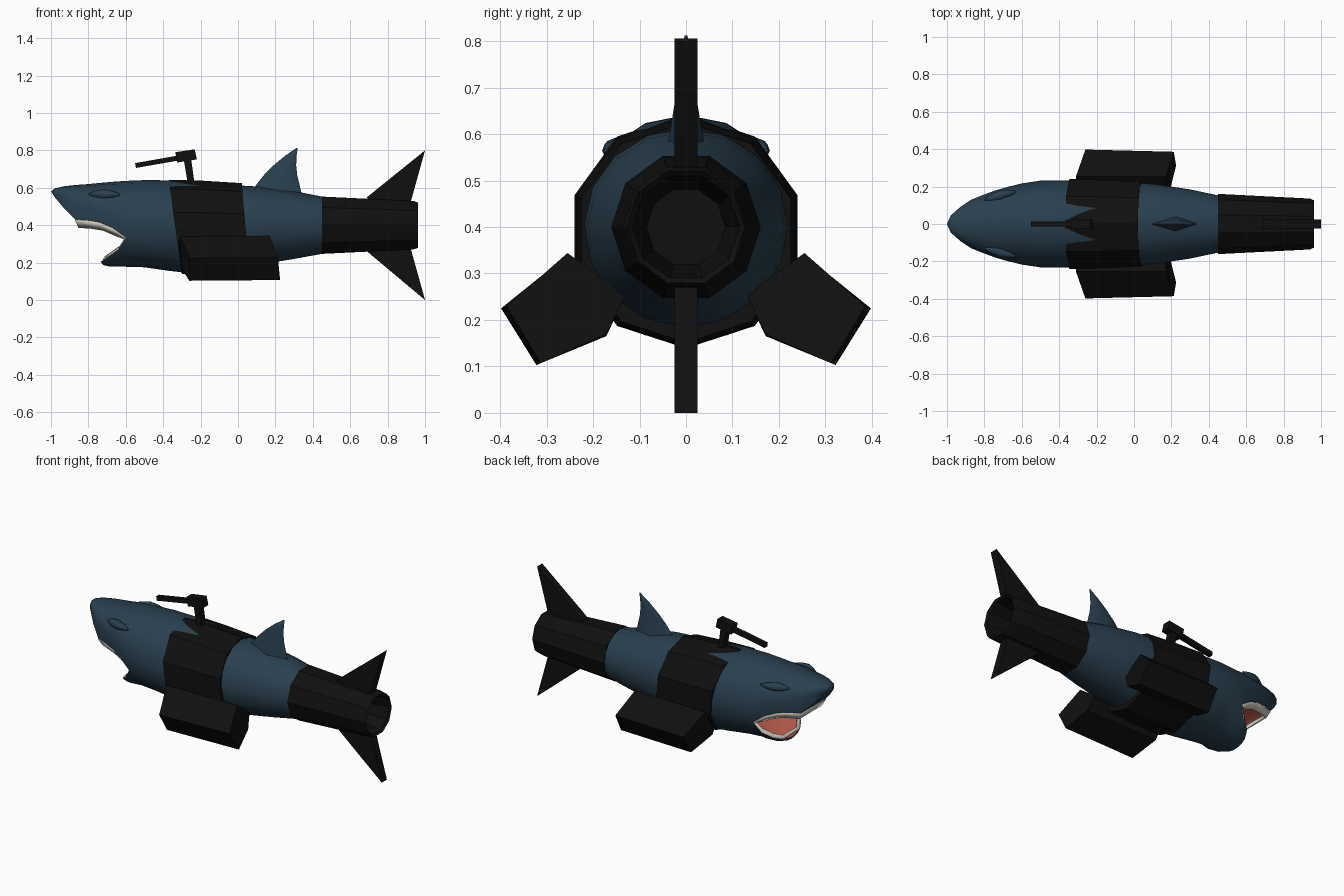
import bpy, bmesh
from math import sin, cos, pi, radians

cube = bpy.data.objects.get("Cube")
if cube:
    bpy.data.objects.remove(cube, do_unlink=True)


def material(name, rgb):
    m = bpy.data.materials.new(name)
    m.use_nodes = True
    m.diffuse_color = (*rgb, 1)
    bsdf = m.node_tree.nodes["Principled BSDF"]
    bsdf.inputs["Base Color"].default_value = (*rgb, 1)
    bsdf.inputs["Roughness"].default_value = 0.8
    return m


BLUE = material("skin blue", (0.022, 0.05, 0.078))
BLACK = material("gear black", (0.005, 0.005, 0.005))
WHITE = material("teeth white", (0.65, 0.6, 0.53))
PINK = material("mouth salmon", (0.6, 0.13, 0.09))


def skin(bm, rows, mat=0, closed=False):
    """Quads between successive rows of points."""
    grid = [[bm.verts.new(p) for p in row] for row in rows]
    n = len(rows[0])
    for a, b in zip(grid, grid[1:]):
        for i in range(n if closed else n - 1):
            j = (i + 1) % n
            bm.faces.new((a[i], a[j], b[j], b[i])).material_index = mat
    return grid


def finish(name, bm, mats, angle=30):
    bmesh.ops.remove_doubles(bm, verts=bm.verts[:], dist=0.0005)
    bmesh.ops.recalc_face_normals(bm, faces=bm.faces[:])
    mesh = bpy.data.meshes.new(name)
    bm.to_mesh(mesh)
    bm.free()
    for m in mats:
        mesh.materials.append(m)
    ob = bpy.data.objects.new(name, mesh)
    bpy.context.collection.objects.link(ob)
    bpy.ops.object.select_all(action='DESELECT')
    ob.select_set(True)
    bpy.context.view_layer.objects.active = ob
    bpy.ops.object.shade_smooth_by_angle(angle=radians(angle))
    return ob


def loft(name, rings, mat, angle=30):
    """Closed rings joined and capped at both ends."""
    bm = bmesh.new()
    grid = skin(bm, rings, closed=True)
    bm.faces.new(grid[0])
    bm.faces.new(grid[-1])
    return finish(name, bm, [mat], angle)


def plate(name, outline, half, mat):
    """Side outline in x and z, extruded across y."""
    return loft(name, [[(x, y, z) for x, z in outline] for y in (-half, half)], mat)


# Body sections: an upper arch and a lower arch meeting at the lip line
LIP = radians(20)
S, C = sin(LIP), cos(LIP)


def upper(x, w, top, mid, lip):
    pts = []
    for i in range(11):
        a = -LIP + (pi + 2 * LIP) * i / 10
        s = sin(a)
        z = mid + (top - mid) * s if s > 0 else mid - (lip - mid) * s / S
        pts.append((x, w * cos(a), z))
    return pts


def lower(x, w, lip, bottom):
    pts = []
    for i in range(7):
        a = pi + LIP + (pi - 2 * LIP) * i / 6
        pts.append((x, w * cos(a), lip + (bottom - lip) * (-sin(a) - S) / (1 - S)))
    return pts


# x, half width, top, middle, lip
snout = [(-1, 0, .58, .58, .58), (-.98, .045, .597, .575, .55),
         (-.93, .09, .608, .55, .49), (-.87, .13, .615, .52, .43),
         (-.8, .158, .62, .5, .425), (-.74, .18, .626, .49, .415),
         (-.67, .2, .632, .46, .385), (-.6, .217, .637, .415, .335)]
# x, half width, lip, bottom
jaw = [(-.735, 0, .205, .205), (-.72, .085, .213, .187), (-.69, .145, .235, .18),
       (-.64, .19, .27, .178), (-.6, .217, .335, .178)]
# x, half width, top, middle, bottom
trunk = [(-.5, .232, .641, .405, .175), (-.36, .232, .64, .397, .155),
         (-.3, .23, .635, .39, .148), (0, .222, .613, .4, .18),
         (.12, .212, .606, .4, .19), (.3, .185, .582, .4, .22), (.45, .153, .553, .4, .247)]
throat = (-.49, 0, .34)


def mouth_row(x, w, lip, rise):
    return [(x, w * C, lip), (x, 0, lip + rise), (x, -w * C, lip)]


bm = bmesh.new()
tops = [upper(*s) for s in snout]
bottoms = [lower(*s) for s in jaw]
for x, w, top, mid, bottom in trunk:
    lip = mid - (mid - bottom) * S
    tops.append(upper(x, w, top, mid, lip))
    bottoms.append(lower(x, w, lip, bottom))
skin(bm, tops)
skin(bm, bottoms)
# Underside of the nose, then the hollow mouth lining
skin(bm, [mouth_row(s[0], s[1], s[4], 0) for s in snout[:4]])
corner = [(-.6, .217 * C, .335), throat, (-.6, -.217 * C, .335)]
roof = [mouth_row(s[0], s[1], s[4], .05 * min(i, 1)) for i, s in enumerate(snout[3:-1])]
skin(bm, roof + [corner], 1)
floor = [mouth_row(s[0], s[1], s[2], -.015 * min(i, 1)) for i, s in enumerate(jaw[:-1])]
skin(bm, floor + [corner], 1)
cap = [v for v in bm.verts if abs(v.co.x - .45) < 1e-5]
finish("shark_body", bm, [BLUE, PINK], 50)


# Teeth bands following the lips
def teeth(name, path, drop, back):
    side = [(x, w * C * .985, z) for x, w, z in path]
    outer = side + [(x, -y, z) for x, y, z in reversed(side)]
    n = len(outer) - 1
    inner = []
    for i, (x, y, z) in enumerate(outer):
        k = min(1, .3 + min(i, n - i))
        inner.append((x + back * k, y * (1 - .12 * k), z + drop * k))
    b = bmesh.new()
    skin(b, [outer, inner])
    ob = finish(name, b, [WHITE], 40)
    mod = ob.modifiers.new("thickness", 'SOLIDIFY')
    mod.thickness = .008
    mod.offset = 0


teeth("upper_teeth", [(s[0], s[1], s[4]) for s in reversed(snout[3:])], -.042, .02)
teeth("lower_teeth", [(s[0], s[1], s[2]) for s in reversed(jaw[1:])], .018, .012)

# Brow ridges
for name, sign in (("left_brow", 1), ("right_brow", -1)):
    rings = []
    for x, r in ((-.8, .004), (-.765, .02), (-.72, .028), (-.67, .018), (-.63, .004)):
        y = .15 + (x + .72) * .25
        rings.append([(x, sign * (y + r * cos(pi * k / 4)), .565 + r * sin(pi * k / 4))
                      for k in range(8)])
    loft(name, rings, BLUE, 60)

# Dorsal fin: z, front x, rear x, half thickness
rings = []
for z, x0, x1, t in ((.55, .06, .345, .045), (.62, .1, .328, .032), (.67, .14, .316, .024),
                     (.72, .19, .311, .018), (.77, .25, .313, .011), (.812, .311, .319, .003)):
    xm = x0 + (x1 - x0) * .55
    rings.append([(x0, 0, z), (xm, t, z), (x1, 0, z), (xm, -t, z)])
loft("dorsal_fin", rings, BLUE, 70)


def decagon(x, r, mid, phase=0.0, slant=0.0):
    """Ten-sided ring; slant leans it backward toward the belly."""
    ring = []
    for k in range(10):
        a = phase + 2 * pi * k / 10
        ring.append((x - slant * sin(a), r * cos(a), mid + r * sin(a)))
    return ring


# Harness band around the chest
loft("harness_band", [decagon(-.335, .252, .391, pi / 2, .035),
                      decagon(-.16, .248, .39, pi / 2, .028),
                      decagon(.04, .237, .388, pi / 2, .02)], BLACK)

# Tail engine with a hollow nozzle
loft("tail_engine", [decagon(x, r, .4) for x, r in
                     ((.45, .161), (.94, .136), (.962, .127), (.95, .115), (.78, .085))], BLACK)

# Tail fins
plate("upper_tail_fin", [(.69, .55), (1, .8), (.925, .53), (.9, .5), (.7, .5)], .025, BLACK)
plate("lower_tail_fin", [(.69, .26), (1, 0), (.925, .27), (.9, .3), (.7, .3)], .025, BLACK)

# Side pods: y, z, front x, rear x
pod = [(.398, .225, -.26, .213), (.322, .103, -.26, .225), (.172, .165, -.3, .19),
       (.13, .25, -.31, .17), (.255, .34, -.31, .17)]
for name, sign in (("left_pod", 1), ("right_pod", -1)):
    front = [(x0, sign * y, z) for y, z, x0, x1 in pod]
    rear = [(x1, sign * (y * .97 if y > .3 else y), z + .004) for y, z, x0, x1 in pod]
    loft(name, [front, rear], BLACK)

# Gun turret
plate("turret_post", [(-.29, .75), (-.25, .75), (-.232, .62), (-.268, .62)], .02, BLACK)
plate("turret_box", [(-.335, .79), (-.232, .806), (-.22, .752), (-.325, .735)], .025, BLACK)
plate("turret_barrel", [(-.55, .732), (-.3, .776), (-.296, .75), (-.546, .706)], .013, BLACK)
